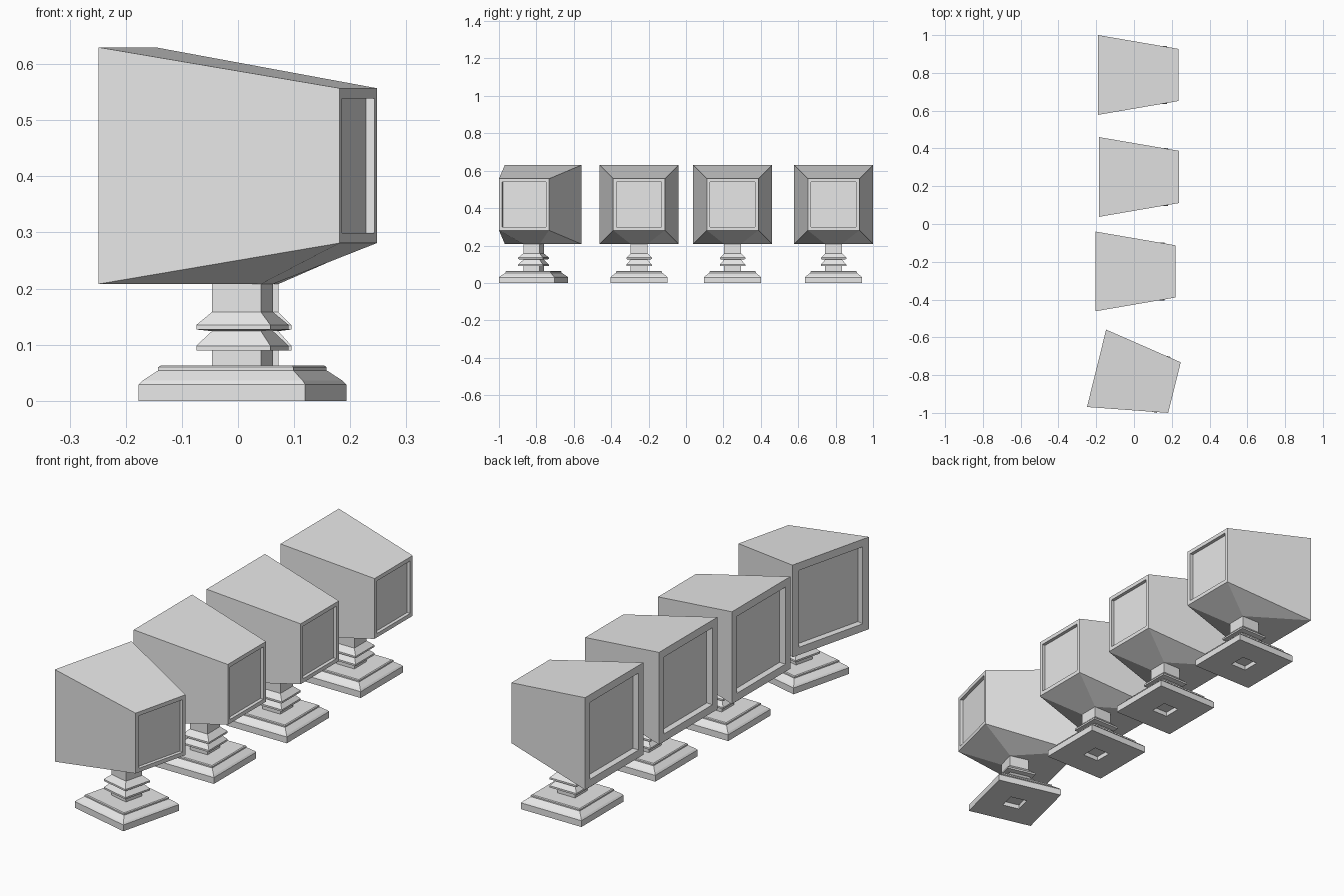
import bpy
import bmesh
import math
from mathutils import Matrix, Vector

cube = bpy.data.objects.get("Cube")
if cube:
    bpy.data.objects.remove(cube, do_unlink=True)

grey = bpy.data.materials.new("light_grey")
grey.use_nodes = True
grey.diffuse_color = (0.8, 0.8, 0.8, 1)
grey.node_tree.nodes["Principled BSDF"].inputs["Base Color"].default_value = (0.8, 0.8, 0.8, 1)

CORNERS = ((-1, -1), (1, -1), (1, 1), (-1, 1))
POST, NECK_Z = 0.045, 0.208


def loft(bm, profile):
    """Square rings of (half width, height), joined along z and capped."""
    rings = [[bm.verts.new((sx * h, sy * h, z)) for sx, sy in CORNERS]
             for h, z in profile]
    for low, high in zip(rings, rings[1:]):
        for i in range(4):
            j = (i + 1) % 4
            bm.faces.new((low[i], low[j], high[j], high[i]))
    bm.faces.new(rings[0][::-1])
    bm.faces.new(rings[-1])
    return rings


def finish(bm, name):
    bmesh.ops.recalc_face_normals(bm, faces=bm.faces)
    mesh = bpy.data.meshes.new(name)
    bm.to_mesh(mesh)
    bm.free()
    mesh.materials.append(grey)
    return mesh


def stand_mesh():
    # socket underneath, stepped base, two flared collars and the square post
    bm = bmesh.new()
    loft(bm, [(0.04, 0.02), (0.04, 0), (0.153, 0), (0.153, 0.029),
              (0.147, 0.036), (0.124, 0.054), (0.124, 0.06), (0.12, 0.063),
              (POST, 0.063), (POST, 0.09), (0.068, 0.09), (0.068, 0.098),
              (POST, 0.124), (0.068, 0.127), (0.068, 0.135),
              (POST, 0.158), (POST, NECK_Z)])
    return finish(bm, "stand")


def head_mesh():
    # tapered box along x with a recessed panel at each end
    bm = bmesh.new()
    rings = loft(bm, [(0.176, -0.183), (0.176, -0.2125), (0.211, -0.2125),
                      (0.138, 0.2125), (0.12, 0.2125), (0.12, 0.197)])
    turn = Matrix.Translation((0, 0, 0.419)) @ Matrix.Rotation(math.pi / 2, 4, "Y")
    bmesh.ops.transform(bm, matrix=turn, verts=bm.verts)

    # underside faceted down to the top of the post
    bottom = min((f for f in bm.faces if set(f.verts) <= set(rings[2] + rings[3])),
                 key=lambda f: f.calc_center_median().z)
    edge = {(1 if v.co.x > 0 else -1, 1 if v.co.y > 0 else -1): v for v in bottom.verts}
    bm.faces.remove(bottom)
    neck = {(sx, sy): bm.verts.new(Vector((sx * POST, sy * POST, NECK_Z)))
            for sx, sy in CORNERS}
    for sx in (-1, 1):
        bm.faces.new((edge[sx, -1], edge[sx, 1], neck[sx, 1], neck[sx, -1]))
    for sy in (-1, 1):
        bm.faces.new((edge[-1, sy], neck[-1, sy], neck[1, sy]))
        bm.faces.new((edge[-1, sy], neck[1, sy], edge[1, sy]))
    bm.faces.new([neck[c] for c in CORNERS])
    return finish(bm, "head")


# four units in a row, the first one turned
stand, head = stand_mesh(), head_mesh()
units = ((0.008, -0.815, -13.9), (0.008, -0.251, 0), (0.027, 0.249, 0), (0.023, 0.789, 0))
for number, (x, y, angle) in enumerate(units, 1):
    for mesh in (stand, head):
        part = bpy.data.objects.new(f"{mesh.name}_{number}", mesh)
        part.location = (x, y, 0)
        part.rotation_euler.z = math.radians(angle)
        bpy.context.collection.objects.link(part)
